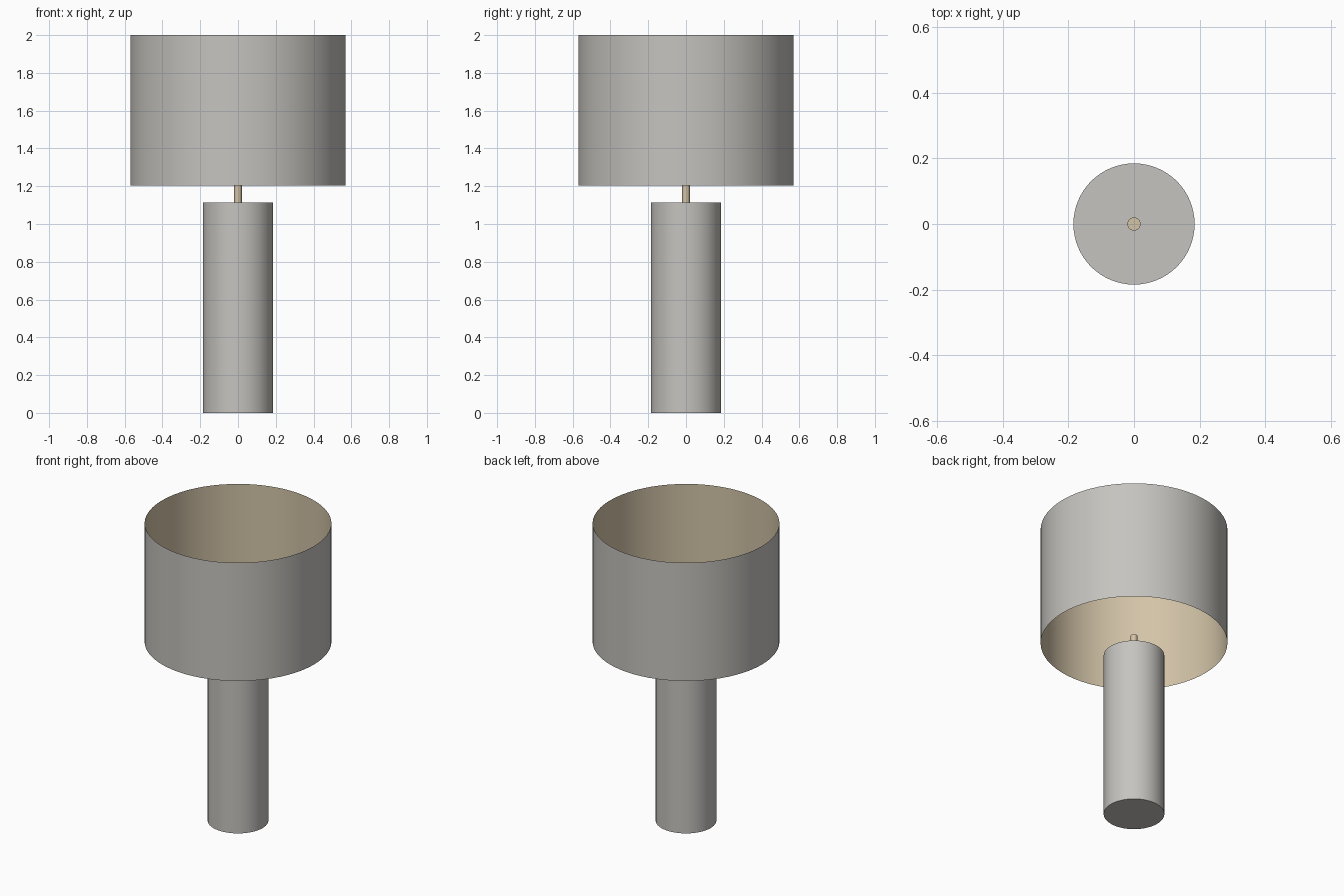
import bpy
import bmesh
import math

cube = bpy.data.objects.get("Cube")
if cube:
    bpy.data.objects.remove(cube, do_unlink=True)


def material(name, colour):
    mat = bpy.data.materials.new(name)
    mat.use_nodes = True
    mat.diffuse_color = (*colour, 1)
    mat.node_tree.nodes["Principled BSDF"].inputs["Base Color"].default_value = (*colour, 1)
    return mat


grey = material("warm grey", (0.56, 0.55, 0.52))
beige = material("beige", (0.65, 0.55, 0.39))


def cylinder(name, radius, bottom, top, mat, capped=True, inward=False):
    bm = bmesh.new()
    bmesh.ops.create_cone(bm, cap_ends=capped, segments=64, radius1=radius,
                          radius2=radius, depth=top - bottom)
    bmesh.ops.translate(bm, verts=bm.verts, vec=(0, 0, (top + bottom) / 2))
    # Point the wall outward, or inward for a lining
    for face in bm.faces:
        face.normal_update()
        if abs(face.normal.z) < 0.5:
            if (face.normal.dot(face.calc_center_median() * 1) < 0) != inward:
                pass
            mid = face.calc_center_median()
            faces_out = face.normal.x * mid.x + face.normal.y * mid.y > 0
            if faces_out == inward:
                face.normal_flip()
    mesh = bpy.data.meshes.new(name)
    bm.to_mesh(mesh)
    bm.free()
    mesh.materials.append(mat)
    obj = bpy.data.objects.new(name, mesh)
    bpy.context.collection.objects.link(obj)
    bpy.ops.object.select_all(action="DESELECT")
    obj.select_set(True)
    bpy.context.view_layer.objects.active = obj
    bpy.ops.object.shade_smooth_by_angle(angle=math.radians(30))
    return obj


# Column and the short rod above it
cylinder("base_column", 0.185, 0, 1.115, grey)
cylinder("rod", 0.02, 1.115, 1.255, beige)

# Open drum shade with a thin lining
cylinder("shade_outer", 0.57, 1.205, 2, grey, capped=False)
cylinder("shade_lining", 0.568, 1.205, 2, beige, capped=False, inward=True)
